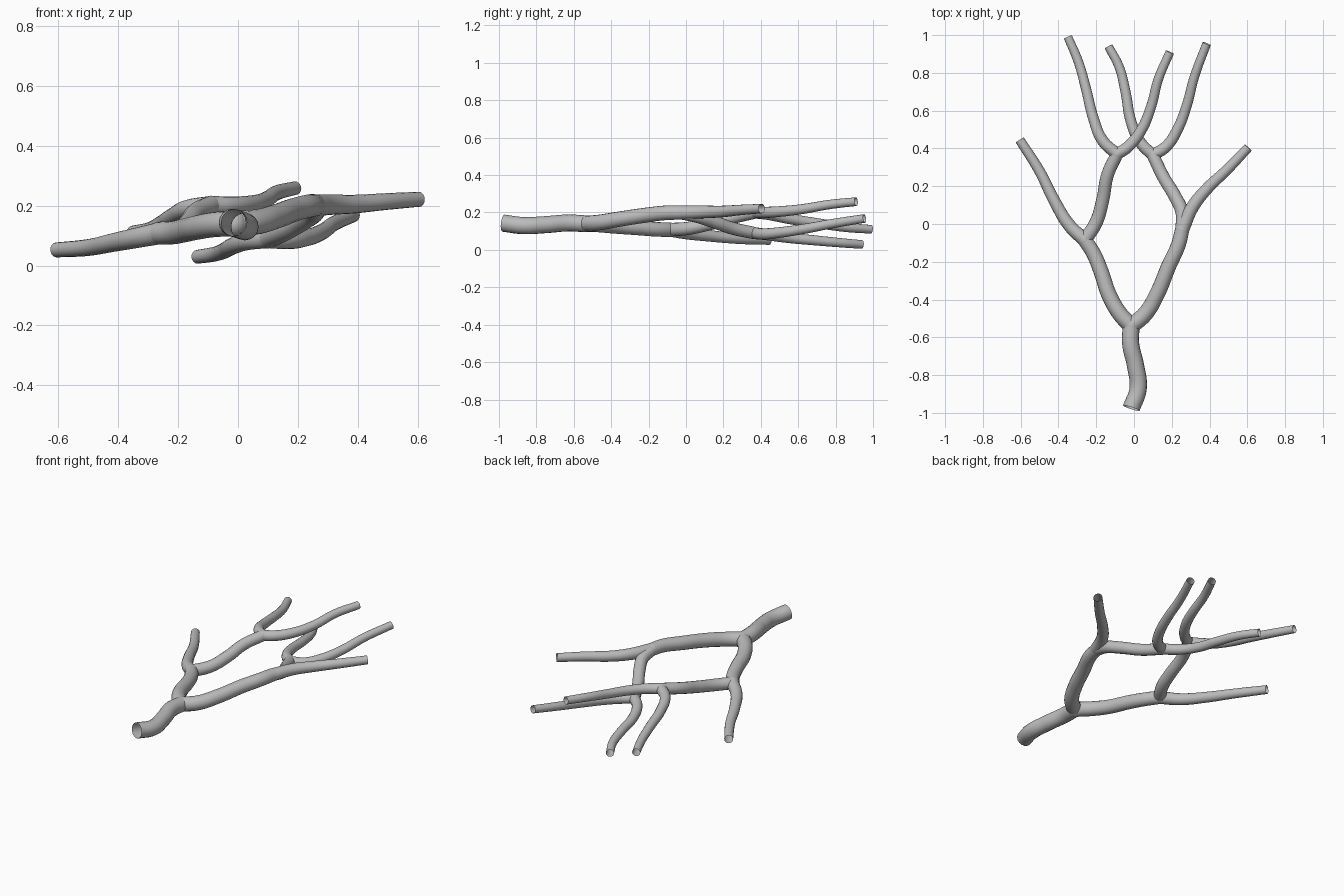
import bpy

cube = bpy.data.objects.get("Cube")
if cube:
    bpy.data.objects.remove(cube, do_unlink=True)

grey = bpy.data.materials.new("branch_grey")
grey.use_nodes = True
grey.diffuse_color = (0.5, 0.5, 0.5, 1)
grey.node_tree.nodes["Principled BSDF"].inputs["Base Color"].default_value = (0.5, 0.5, 0.5, 1)


def tube(name, points, r_start, r_end):
    """Tapered, open-ended tube through the points."""
    data = bpy.data.curves.new(name, "CURVE")
    data.dimensions = "3D"
    data.bevel_depth = 1
    data.bevel_resolution = 6
    data.resolution_u = 8
    data.use_fill_caps = False
    spline = data.splines.new("BEZIER")
    spline.bezier_points.add(len(points) - 1)
    for i, (bp, co) in enumerate(zip(spline.bezier_points, points)):
        bp.co = co
        bp.handle_left_type = bp.handle_right_type = "AUTO"
        bp.radius = r_start + (r_end - r_start) * i / (len(points) - 1)
    data.materials.append(grey)
    obj = bpy.data.objects.new(name, data)
    bpy.context.collection.objects.link(obj)
    bpy.ops.object.select_all(action="DESELECT")
    obj.select_set(True)
    bpy.context.view_layer.objects.active = obj
    bpy.ops.object.convert(target="MESH")
    bpy.ops.object.shade_smooth()


def joint(name, centre, radius):
    """Rounded swelling that closes a fork."""
    bpy.ops.mesh.primitive_uv_sphere_add(segments=20, ring_count=12, radius=radius, location=centre)
    obj = bpy.context.object
    obj.name = name
    obj.data.materials.append(grey)
    bpy.ops.object.shade_smooth()


# Fork points
base_fork = (-0.015, -0.54, 0.14)
right_fork = (-0.26, -0.085, 0.108)
left_fork = (0.255, -0.03, 0.2)
right_inner_fork = (-0.09, 0.37, 0.2)
left_inner_fork = (0.1, 0.365, 0.09)

# Trunk and the two main limbs
tube("trunk", [(-0.014, -0.975, 0.143), (0.022, -0.87, 0.13), (0.008, -0.75, 0.135),
               (-0.018, -0.63, 0.144), base_fork], 0.046, 0.045)
tube("right_limb", [base_fork, (-0.075, -0.475, 0.137), (-0.13, -0.38, 0.128),
                    (-0.175, -0.25, 0.118), (-0.215, -0.155, 0.11), right_fork], 0.043, 0.038)
tube("left_limb", [base_fork, (0.06, -0.475, 0.145), (0.125, -0.365, 0.163),
                   (0.185, -0.22, 0.185), (0.235, -0.11, 0.198), left_fork], 0.043, 0.038)

# Outer branches
tube("right_outer_branch", [right_fork, (-0.34, -0.01, 0.092), (-0.42, 0.12, 0.076),
                            (-0.5, 0.28, 0.06), (-0.605, 0.445, 0.052)], 0.037, 0.025)
tube("left_outer_branch", [left_fork, (0.31, 0.09, 0.203), (0.39, 0.19, 0.205),
                           (0.49, 0.285, 0.213), (0.605, 0.405, 0.221)], 0.037, 0.025)

# Inner branches
tube("right_inner_branch", [right_fork, (-0.2, 0.01, 0.115), (-0.165, 0.13, 0.14),
                            (-0.14, 0.26, 0.175), right_inner_fork], 0.036, 0.033)
tube("left_inner_branch", [left_fork, (0.255, 0.06, 0.18), (0.215, 0.15, 0.15),
                           (0.155, 0.25, 0.115), left_inner_fork], 0.036, 0.033)

# Twigs
tube("right_outer_twig", [right_inner_fork, (-0.165, 0.44, 0.19), (-0.215, 0.56, 0.165),
                          (-0.255, 0.72, 0.14), (-0.295, 0.86, 0.12), (-0.35, 0.99, 0.11)], 0.032, 0.023)
tube("right_inner_twig", [right_inner_fork, (-0.03, 0.41, 0.2), (0.04, 0.5, 0.205),
                          (0.09, 0.62, 0.218), (0.13, 0.77, 0.243), (0.19, 0.91, 0.258)], 0.032, 0.023)
tube("left_inner_twig", [left_inner_fork, (0.035, 0.43, 0.082), (-0.015, 0.54, 0.066),
                         (-0.045, 0.7, 0.05), (-0.078, 0.83, 0.038), (-0.135, 0.94, 0.029)], 0.032, 0.023)
tube("left_outer_twig", [left_inner_fork, (0.17, 0.41, 0.085), (0.23, 0.5, 0.093),
                         (0.28, 0.63, 0.112), (0.32, 0.78, 0.14), (0.385, 0.955, 0.168)], 0.032, 0.023)

# Rounded joints
for name, centre, radius in (("base_joint", base_fork, 0.045), ("right_joint", right_fork, 0.038),
                             ("left_joint", left_fork, 0.038),
                             ("right_inner_joint", right_inner_fork, 0.033),
                             ("left_inner_joint", left_inner_fork, 0.033)):
    joint(name, centre, radius)
